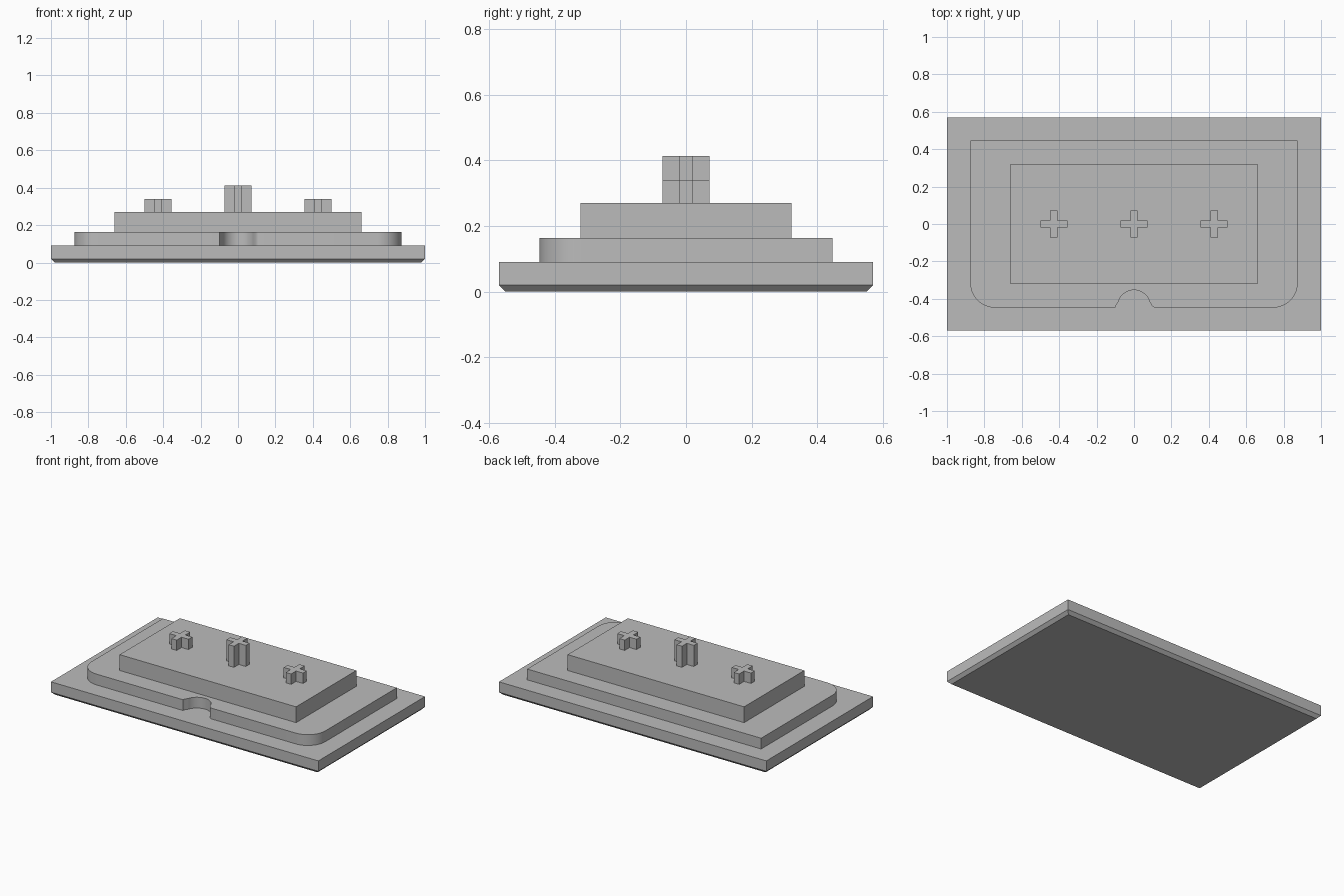
import bpy, bmesh
from math import sin, cos, radians

cube = bpy.data.objects.get("Cube")
if cube:
    bpy.data.objects.remove(cube, do_unlink=True)

grey = bpy.data.materials.new("plain grey")
grey.use_nodes = True
colour = (0.5, 0.5, 0.5, 1)
grey.diffuse_color = colour
grey.node_tree.nodes["Principled BSDF"].inputs["Base Color"].default_value = colour


def extrude(name, outline, z0, z1, chamfer=0.0, smooth=False):
    """Raise a counter-clockwise outline into a solid, optionally chamfering its bottom rim."""
    bm = bmesh.new()
    base = bm.faces.new([bm.verts.new((x, y, z0)) for x, y in outline])
    up = bmesh.ops.extrude_face_region(bm, geom=[base])["geom"]
    bmesh.ops.translate(bm, verts=[v for v in up if isinstance(v, bmesh.types.BMVert)],
                        vec=(0, 0, z1 - z0))
    if chamfer:
        rim = [e for e in bm.edges if all(v.co.z < z0 + 1e-5 for v in e.verts)]
        bmesh.ops.bevel(bm, geom=rim, offset=chamfer, segments=1, affect='EDGES')
    bmesh.ops.recalc_face_normals(bm, faces=bm.faces[:])
    mesh = bpy.data.meshes.new(name)
    bm.to_mesh(mesh)
    bm.free()
    mesh.materials.append(grey)
    obj = bpy.data.objects.new(name, mesh)
    bpy.context.collection.objects.link(obj)
    if smooth:
        bpy.ops.object.select_all(action='DESELECT')
        obj.select_set(True)
        bpy.context.view_layer.objects.active = obj
        bpy.ops.object.shade_smooth_by_angle(angle=radians(30))
    return obj


def rect(hx, hy):
    return [(-hx, -hy), (hx, -hy), (hx, hy), (-hx, hy)]


def arc(cx, cy, r, start, end, steps):
    angles = [radians(start + (end - start) * i / steps) for i in range(steps + 1)]
    return [(cx + r * cos(a), cy + r * sin(a)) for a in angles]


# Bottom slab with a chamfered underside
extrude("base_slab", rect(1.0, 0.57), 0.0, 0.09, chamfer=0.02)

# Middle tier: rounded front corners and a round notch in the front edge
hx, hy, r = 0.875, 0.447, 0.13
tier = arc(-hx + r, -hy + r, r, 180, 270, 12)
tier += [(-0.1, -hy), (-0.094, -0.43)]
tier += arc(0, -0.44, 0.087, 165, 15, 20)
tier += arc(0.117, -0.42, 0.027, 200, 270, 5)
tier += arc(hx - r, -hy + r, r, 270, 360, 12)
tier += [(hx, hy), (-hx, hy)]
extrude("middle_tier", tier, 0.09, 0.163, smooth=True)

# Upper block
extrude("upper_block", rect(0.66, 0.322), 0.163, 0.27)

# Three plus-shaped posts, the centre one taller
a, b = 0.072, 0.02
for name, px, top in (("right_post", -0.428, 0.34), ("centre_post", 0, 0.413), ("left_post", 0.428, 0.34)):
    quarter = [(a, -b), (a, b), (b, b)]
    plus = []
    for turn in range(4):
        plus += [(px + x, y) for x, y in quarter]
        quarter = [(-y, x) for x, y in quarter]
    extrude(name, plus, 0.27, top)
